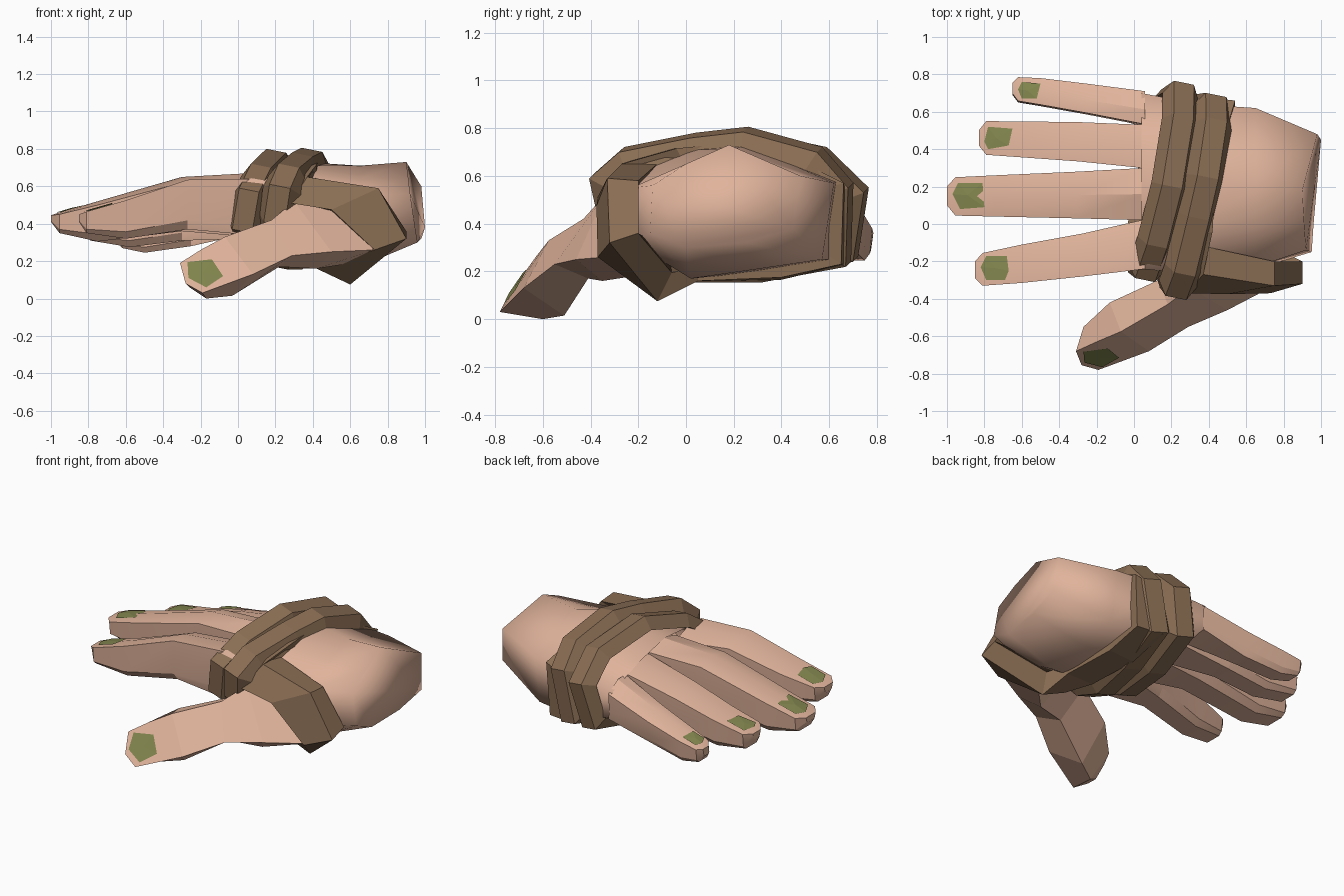
import bpy, bmesh, math
from mathutils import Vector
from mathutils.bvhtree import BVHTree

if "Cube" in bpy.data.objects:
    bpy.data.objects.remove(bpy.data.objects["Cube"])


def material(name, rgb):
    m = bpy.data.materials.new(name)
    m.diffuse_color = (*rgb, 1)
    m.use_nodes = True
    m.node_tree.nodes["Principled BSDF"].inputs["Base Color"].default_value = m.diffuse_color
    return m


SKIN = material("skin", (0.75, 0.455, 0.33))
CLOTH = material("brown_wrap", (0.255, 0.155, 0.088))
NAIL = material("green_nail", (0.22, 0.235, 0.075))


def finish(name, bm, mat, smooth=None):
    me = bpy.data.meshes.new(name)
    bm.to_mesh(me)
    bm.free()
    me.materials.append(mat)
    ob = bpy.data.objects.new(name, me)
    bpy.context.collection.objects.link(ob)
    if smooth:
        bpy.ops.object.select_all(action='DESELECT')
        ob.select_set(True)
        bpy.context.view_layer.objects.active = ob
        bpy.ops.object.shade_smooth_by_angle(angle=math.radians(smooth))
    return ob


def loft(name, rings, mat, caps=(), loop=False, smooth=None):
    """Skin a list of equal rings; caps lists the end rings to close (0, -1)."""
    bm = bmesh.new()
    vs = [[bm.verts.new(p) for p in r] for r in rings]
    n = len(rings[0])
    for i in range(len(vs) if loop else len(vs) - 1):
        a, b = vs[i], vs[(i + 1) % len(vs)]
        for j in range(n):
            k = (j + 1) % n
            bm.faces.new((a[j], a[k], b[k], b[j]))
    for c in caps:
        bm.faces.new(vs[c])
    bmesh.ops.recalc_face_normals(bm, faces=bm.faces)
    return finish(name, bm, mat, smooth)


def nail(name, host, outline, ray):
    """Thin plate dropped on the host surface along the ray direction."""
    bm = bmesh.new()
    bm.from_mesh(host.data)
    tree = BVHTree.FromBMesh(bm)
    bm.free()
    ray = Vector(ray)
    mid = sum((Vector(p) for p in outline), Vector()) / len(outline)
    bm = bmesh.new()
    vs = []
    for p in [mid] + [Vector(p) for p in outline]:
        hit = tree.ray_cast(p - ray * 3, ray)[0] or tree.find_nearest(p)[0]
        vs.append(bm.verts.new(hit - ray * 0.007))
    n = len(outline)
    for i in range(n):
        bm.faces.new((vs[0], vs[1 + i], vs[1 + (i + 1) % n]))
    bmesh.ops.recalc_face_normals(bm, faces=bm.faces)
    bm.normal_update()
    if sum(f.normal.dot(ray) for f in bm.faces) > 0:
        bmesh.ops.reverse_faces(bm, faces=bm.faces)
    finish(name, bm, NAIL)


# Palm and wrist
def section(x, yz):
    return [(x, y, z) for y, z in yz]


loft("palm", [
    section(0.04, [(-.24, .40), (-.24, .635), (.16, .67), (.42, .615),
                   (.70, .52), (.70, .36), (.3, .32), (0, .33)]),
    section(0.35, [(-.28, .36), (-.27, .59), (0, .71), (.25, .73),
                   (.64, .58), (.63, .25), (.33, .20), (0, .20)]),
    section(0.65, [(-.24, .33), (-.23, .55), (0, .64), (.2, .71),
                   (.62, .57), (.57, .25), (.3, .21), (.02, .17)]),
    [(.95, -.15, .36), (.92, -.14, .56), (.91, 0, .65), (.90, .18, .73),
     (.98, .48, .60), (1.0, .45, .38), (.98, .25, .32), (.96, 0, .30)],
], SKIN, caps=(-1,), smooth=100)

# Fingers: stations of (x, y low, y high, z top, z bottom) from tip to knuckle
FINGERS = {
    "index_finger": [(-.85, -.29, -.20, .45, .41), (-.81, -.33, -.155, .465, .35),
                     (-.6, -.315, -.11, .525, .32), (-.27, -.28, -.05, .635, .37),
                     (.06, -.24, .025, .64, .34)],
    "middle_finger": [(-1, .10, .20, .445, .41), (-.955, .045, .25, .46, .35),
                      (-.75, .04, .26, .52, .305), (-.3, .03, .28, .65, .36),
                      (.06, .02, .30, .67, .33)],
    "ring_finger": [(-.83, .42, .50, .41, .37), (-.79, .37, .55, .425, .31),
                    (-.58, .355, .548, .47, .275), (-.3, .335, .545, .545, .31),
                    (.06, .298, .53, .615, .32)],
    "little_finger": [(-.65, .68, .755, .36, .31), (-.62, .64, .785, .375, .27),
                      (-.5, .62, .78, .41, .245), (-.25, .575, .75, .475, .28),
                      (.06, .515, .71, .57, .35)],
}
# Drop of the two upper edges at the knuckle, below the crown of the finger
DROPS = {"index_finger": (0, .045), "middle_finger": (.04, .045),
         "ring_finger": (0, .04), "little_finger": (0, .06)}
# Nail outlines as (x, y) seen from above
NAILS = {
    "index_finger": [(-.82, -.23), (-.79, -.17), (-.68, -.17), (-.67, -.25), (-.69, -.30), (-.79, -.30)],
    "middle_finger": [(-.97, .16), (-.94, .22), (-.81, .22), (-.80, .09), (-.93, .08)],
    "ring_finger": [(-.80, .44), (-.78, .52), (-.65, .51), (-.67, .42), (-.78, .40)],
    "little_finger": [(-.62, .72), (-.60, .76), (-.50, .75), (-.52, .67), (-.60, .67)],
}
for name, stations in FINGERS.items():
    rings = []
    flare = 0.018 if name == "little_finger" else 0
    d0, d1 = DROPS[name]
    for i, (x, y0, y1, zt, zb) in enumerate(stations):
        k = i / 4
        zm = zb + 0.18 * (zt - zb)
        s = 0.2 * (y1 - y0) if i < 4 else 0
        rings.append([(x, y0 + flare, zt - d0 * k), (x, (y0 + y1) / 2, zt),
                      (x, y1, zt - d1 * k), (x, y1 - .01, zm),
                      (x, y1 - s, zb), (x, y0 + s, zb), (x, y0 + .01, zm)])
    finger = loft(name, rings, SKIN, caps=(0,), smooth=25)
    nail(name + "_nail", finger, [(x, y, 0.5) for x, y in NAILS[name]], (0, 0, -1))

# Thumb: four ridges (front low, front high, back, underside)
thumb = loft("thumb", [
    [(-.28, -.755, .08), (-.31, -.68, .19), (-.29, -.62, .15), (-.26, -.66, .06)],
    [(-.19, -.78, .03), (-.20, -.63, .26), (-.27, -.55, .19), (-.17, -.60, 0)],
    [(.08, -.68, .13), (-.07, -.575, .33), (-.13, -.42, .29), (-.03, -.51, .015)],
    [(.29, -.55, .23), (.18, -.43, .42), (.13, -.30, .38), (.22, -.41, .17)],
    [(.50, -.46, .25), (.30, -.34, .52), (.25, -.20, .47), (.42, -.35, .16)],
    [(.73, -.34, .26), (.50, -.30, .48), (.45, -.15, .45), (.55, -.22, .18)],
], SKIN, caps=(0,))
nail("thumb_nail", thumb, [(x, -.7, z) for x, z in
     [(-.27, .195), (-.14, .21), (-.08, .12), (-.17, .06), (-.265, .11)]], (0, 1, 0))


# Cloth bands: bevelled strip swept round a closed loop
def band(name, path, w, t):
    pts = [Vector(p) for p in path]
    mid = sum(pts, Vector()) / len(pts)
    rings = []
    for i, p in enumerate(pts):
        a, b = pts[i - 1], pts[(i + 1) % len(pts)]
        tan = ((b - p).normalized() + (p - a).normalized()).normalized()
        out = p - mid
        out = (out - tan * out.dot(tan)).normalized()
        side = tan.cross(out)
        rings.append([p + side * u + out * v for u, v in
                      ((-w, -t), (-.55 * w, 0), (.55 * w, 0), (w, -t))])
    loft(name, rings, CLOTH, loop=True)


def tilted(x, yz):
    return [(x + 0.205 * y + 0.2 * (z - 0.6), y, z) for y, z in yz]


band("knuckle_band", tilted(.125, [
    (-.27, .36), (-.30, .58), (-.12, .71), (.2, .79), (.58, .71),
    (.755, .54), (.71, .25), (.35, .19), (0, .22)]), .10, .08)
band("palm_band", tilted(.305, [
    (-.35, .40), (-.395, .60), (-.27, .71), (.03, .77), (.25, .795), (.56, .71),
    (.69, .56), (.68, .23), (.33, .165), (0, .165), (-.22, .26)]), .105, .08)

# Thumb band: pairs of outer edges (finger side, wrist side) and the depth
# vector that carries each pair in to the skin
EDGES = [((.28, -.37, .51), (.37, -.27, .65), (.01, .15, 0)),
         ((.50, -.375, .475), (.75, -.33, .59), (0, .13, -.01)),
         ((.73, -.37, .26), (.90, -.32, .32), (0, .12, .04)),
         ((.42, -.13, .16), (.60, -.12, .075), (.02, .06, .12)),
         ((.36, .05, .16), (.55, .05, .16), (0, 0, .06)),
         ((.34, .40, .165), (.52, .40, .175), (0, 0, .06)),
         ((.34, .67, .23), (.52, .65, .23), (0, -.06, .04)),
         ((.36, .68, .50), (.54, .66, .57), (0, -.07, -.02)),
         ((.34, .30, .75), (.44, .30, .75), (0, 0, -.06)),
         ((.32, -.08, .71), (.42, -.04, .715), (0, .03, -.06))]
rings = []
for a, b, depth in EDGES:
    a, b, depth = Vector(a), Vector(b), Vector(depth)
    rings.append([a + depth, a, b, b + depth])
loft("thumb_band", rings, CLOTH, loop=True)
